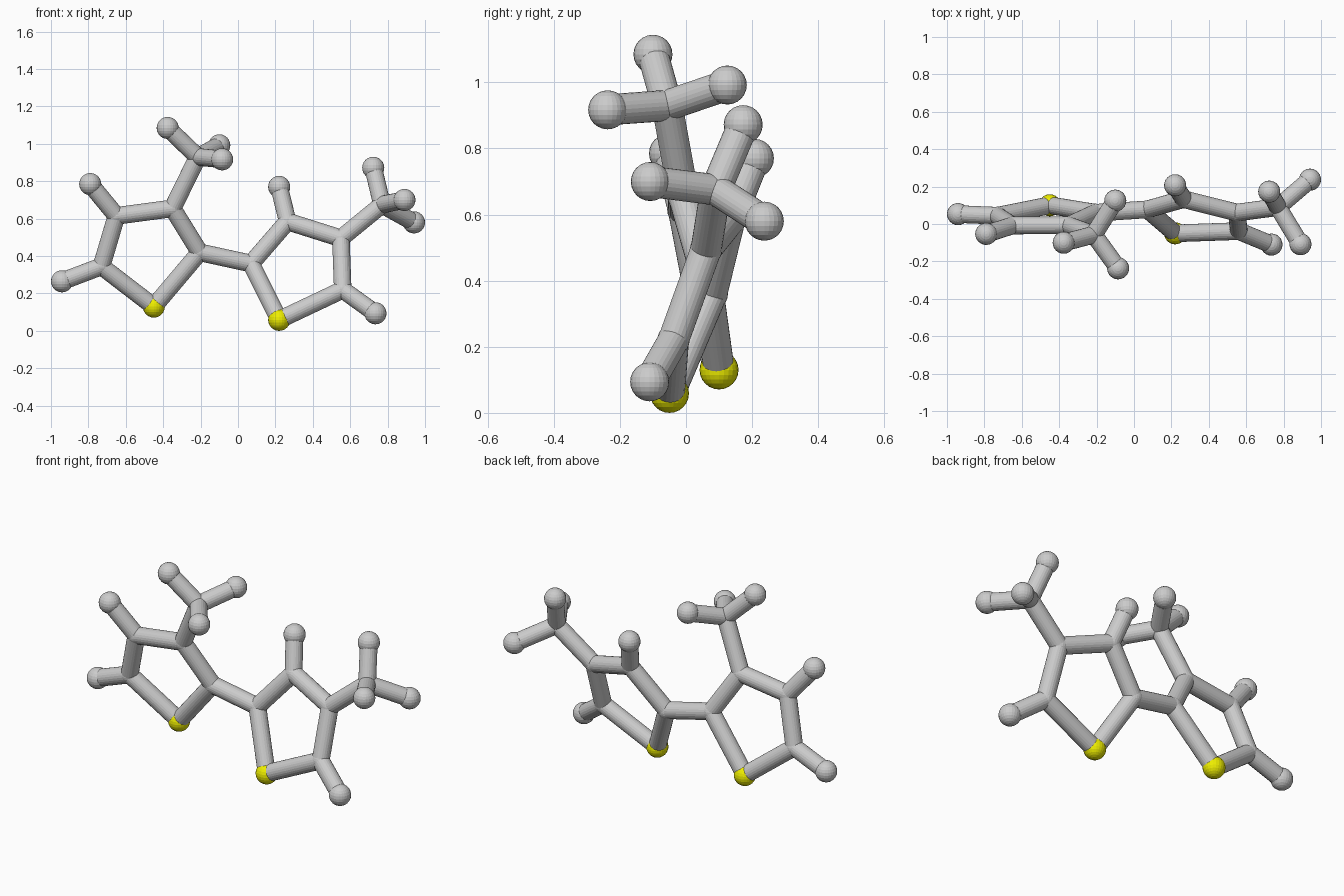
import bpy
from mathutils import Vector

if "Cube" in bpy.data.objects:
    bpy.data.objects.remove(bpy.data.objects["Cube"])

BALL_R, JOINT_R, ROD_R = 0.059, 0.049, 0.047

yellow = bpy.data.materials.new("yellow")
yellow.diffuse_color = (0.85, 0.85, 0.0, 1)
yellow.use_nodes = True
yellow.node_tree.nodes["Principled BSDF"].inputs["Base Color"].default_value = yellow.diffuse_color

# Node positions: left ring, right ring, and their three-pronged tips
joints = {
    "a2": (-0.205, 0.06, 0.42), "a3": (-0.35, -0.007, 0.655),
    "a4": (-0.65, -0.008, 0.615), "a5": (-0.73, 0.044, 0.345),
    "a_tip": (-0.215, -0.057, 0.93),
    "b2": (0.07, 0.078, 0.36), "b3": (0.265, 0.133, 0.585),
    "b4": (0.55, 0.061, 0.495), "b5": (0.56, -0.038, 0.22),
    "b_tip": (0.77, 0.09, 0.675),
}
corners = {"a1": (-0.45, 0.10, 0.13), "b1": (0.22, -0.05, 0.059)}
ends = {
    "a4": [(-0.79, -0.053, 0.785)],
    "a5": [(-0.941, 0.053, 0.265)],
    "a_tip": [(-0.376, -0.10, 1.085), (-0.10, 0.125, 0.992), (-0.085, -0.237, 0.917)],
    "b3": [(0.22, 0.207, 0.77)],
    "b5": [(0.735, -0.11, 0.094)],
    "b_tip": [(0.723, 0.173, 0.872), (0.89, -0.108, 0.70), (0.941, 0.237, 0.58)],
}


def ball(name, pos, radius, mat=None):
    bpy.ops.mesh.primitive_uv_sphere_add(segments=24, ring_count=12, radius=radius, location=pos)
    ob = bpy.context.object
    ob.name = name
    if mat:
        ob.data.materials.append(mat)


def rod(name, p, q):
    p, q = Vector(p), Vector(q)
    d = q - p
    bpy.ops.mesh.primitive_cylinder_add(vertices=24, radius=ROD_R, depth=d.length, location=(p + q) / 2)
    ob = bpy.context.object
    ob.name = name
    ob.rotation_euler = d.to_track_quat('Z', 'Y').to_euler()


# Ring and tip joints
for key, pos in joints.items():
    ball("joint_" + key, pos, JOINT_R)

# Yellow lower corner balls
for key, pos in corners.items():
    ball("yellow_ball_" + key, pos, BALL_R, yellow)

# Ring rods, with the branch to each tip
nodes = {**joints, **corners}
for s, branch in (("a", "3"), ("b", "4")):
    for i in range(1, 6):
        rod("ring_rod", nodes[f"{s}{i}"], nodes[f"{s}{i % 5 + 1}"])
    rod("branch_rod", nodes[s + branch], nodes[s + "_tip"])

# Rod linking the two rings
rod("link_rod", nodes["a2"], nodes["b2"])

# Outer end balls and their rods
for key, points in ends.items():
    for pos in points:
        rod("end_rod", nodes[key], pos)
        ball("end_ball", pos, BALL_R)
